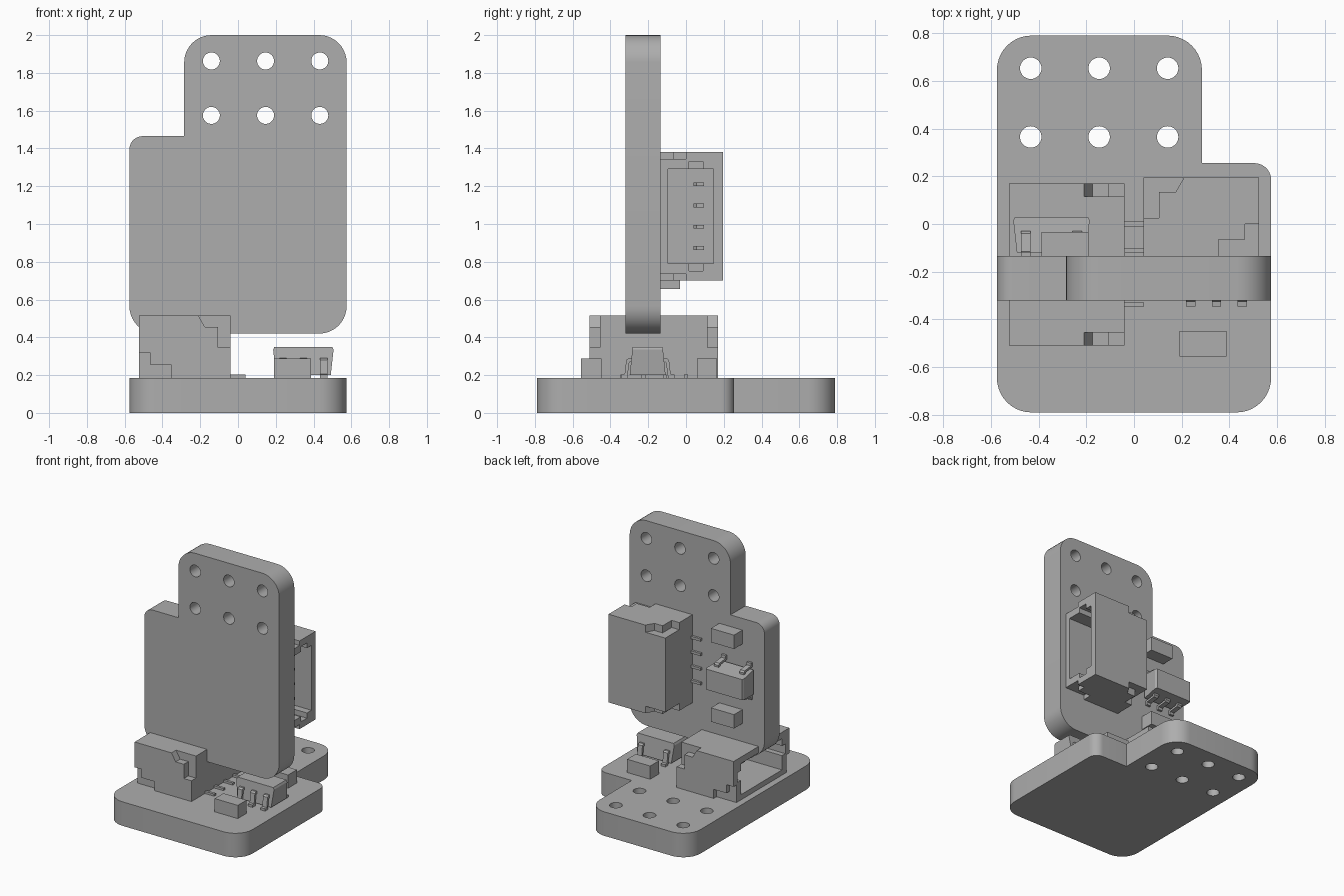
import bpy
import bmesh
import math
from mathutils import Matrix, Vector

if "Cube" in bpy.data.objects:
    bpy.data.objects.remove(bpy.data.objects["Cube"], do_unlink=True)

grey = bpy.data.materials.new("plain grey")
grey.use_nodes = True
colour = (0.42, 0.42, 0.42, 1)
grey.diffuse_color = colour
grey.node_tree.nodes["Principled BSDF"].inputs["Base Color"].default_value = colour

BOARD_TOP = 0.185
LEAD_ROWS = [-0.337 + 0.1125 * i for i in range(4)]


def prism(name, profile, axis, low, high):
    """Extrude a 2D profile along an axis (profile uses the other two axes in order)."""
    def place(p, d):
        co = list(p)
        co.insert("xyz".index(axis), d)
        return co
    bm = bmesh.new()
    face = bm.faces.new([bm.verts.new(place(p, low)) for p in profile])
    move = Vector(place((0, 0), high - low))
    side = bmesh.ops.extrude_face_region(bm, geom=[face])["geom"]
    bmesh.ops.translate(bm, vec=move, verts=[v for v in side if isinstance(v, bmesh.types.BMVert)])
    bmesh.ops.recalc_face_normals(bm, faces=bm.faces)
    mesh = bpy.data.meshes.new(name)
    bm.to_mesh(mesh)
    bm.free()
    mesh.materials.append(grey)
    obj = bpy.data.objects.new(name, mesh)
    bpy.context.collection.objects.link(obj)
    return obj


def box(name, x, y, z):
    return prism(name, [(x[0], y[0]), (x[1], y[0]), (x[1], y[1]), (x[0], y[1])], "z", *z)


def cut(obj, cutters):
    """Subtract the cutters, bake the result and discard the cutters."""
    for c in cutters:
        m = obj.modifiers.new("cut", "BOOLEAN")
        m.operation, m.solver, m.object = "DIFFERENCE", "EXACT", c
    deps = bpy.context.evaluated_depsgraph_get()
    baked = bpy.data.meshes.new_from_object(obj.evaluated_get(deps))
    obj.modifiers.clear()
    obj.data = baked
    for c in cutters:
        bpy.data.objects.remove(c, do_unlink=True)


def rounded(corners, steps=10):
    """Round polygon corners given as (x, y, radius)."""
    points = []
    for i, (x, y, r) in enumerate(corners):
        p = Vector((x, y))
        if r == 0:
            points.append(p)
            continue
        before = (Vector(corners[i - 1][:2]) - p).normalized() * r
        after = (Vector(corners[(i + 1) % len(corners)][:2]) - p).normalized() * r
        for k in range(steps + 1):
            t = k / steps * math.pi / 2
            points.append(p + before * (1 - math.sin(t)) + after * (1 - math.cos(t)))
    return points


parts = []

# Circuit board with stepped outline and six mounting holes
outline = rounded([(-0.575, -0.79, 0.145), (0.575, -0.79, 0.145), (0.575, 0.255, 0.07),
                   (0.285, 0.255, 0), (0.285, 0.79, 0.145), (-0.575, 0.79, 0.145)])
board = prism("board", outline, "z", 0, BOARD_TOP)
holes = []
for hx in (-0.433, -0.146, 0.141):
    for hy in (0.365, 0.653):
        ring = [(hx + 0.045 * math.cos(a * math.tau / 32), hy + 0.045 * math.sin(a * math.tau / 32))
                for a in range(32)]
        holes.append(prism("hole_cutter", ring, "z", -0.1, 0.3))
cut(board, holes)
bpy.ops.object.select_all(action="DESELECT")
board.select_set(True)
bpy.context.view_layer.objects.active = board
bpy.ops.object.shade_smooth_by_angle(angle=math.radians(30))
parts.append(board)

# Socket housing: open on one side, with stepped recesses at both ends
socket = box("socket_housing", (-0.525, -0.04), (-0.51, 0.17), (BOARD_TOP, 0.515))
upper = [(-0.21, 0.6), (-0.21, 0.515), (-0.175, 0.455), (-0.105, 0.455),
         (-0.105, 0.345), (0.1, 0.345), (0.1, 0.6)]
lower = [(-0.6, 0.1), (-0.355, 0.1), (-0.355, 0.255), (-0.465, 0.255),
         (-0.465, 0.32), (-0.6, 0.32)]
cutters = [box("cavity_cutter", (-0.6, -0.12), (-0.42, 0.08), (0.225, 0.465)),
           box("key_cutter", (-0.6, -0.25), (-0.46, 0.12), (0.335, 0.41))]
for profile, depth in ((upper, 0.055), (lower, 0.035)):
    cutters.append(prism("recess_cutter", profile, "y", 0.17 - depth, 0.3))
    cutters.append(prism("recess_cutter", profile, "y", -0.7, -0.51 + depth))
cut(socket, cutters)
parts.append(socket)

# Contact pins inside the socket and solder leads behind it
for y in LEAD_ROWS:
    pin = [(-0.1, 0.36), (-0.1, 0.415), (-0.42, 0.415), (-0.42, 0.375), (-0.4, 0.36)]
    parts.append(prism("socket_pin", pin, "y", y - 0.01, y + 0.01))
    parts.append(box("socket_lead", (-0.06, 0.04), (y - 0.01, y + 0.01), (BOARD_TOP, 0.202)))

# Small block components either side of the chip
for y in (-0.555, 0.058):
    parts.append(box("block_component", (0.19, 0.387), (y, y + 0.107), (BOARD_TOP, 0.287)))

# Chip body with tapered sides
CX, CY = 0.346, -0.203
body = [(CX - 0.145, 0.2), (CX + 0.145, 0.2), (CX + 0.16, 0.335),
        (CX + 0.153, 0.35), (CX - 0.153, 0.35), (CX - 0.16, 0.335)]
chip = prism("chip_body", body, "y", CY - 0.095, CY + 0.095)
for v in chip.data.vertices:
    v.co.y = CY + (v.co.y - CY) * (1 - 1.1 * (v.co.z - 0.2))
parts.append(chip)

# Bent chip legs: three on one side, two on the other
leg = [(0.06, 0.29), (0.1, 0.29), (0.113, 0.28), (0.122, 0.205), (0.142, 0.203),
       (0.142, BOARD_TOP), (0.108, BOARD_TOP), (0.097, 0.268), (0.06, 0.27)]
for side, columns in ((-1, (-0.108, 0, 0.108)), (1, (-0.108, 0.108))):
    for dx in columns:
        profile = [(CY + side * y, z) for y, z in leg]
        parts.append(prism("chip_leg", profile, "x", CX + dx - 0.019, CX + dx + 0.019))

# Second, identical assembly standing upright on the first
upright = Matrix(((-1, 0, 0, 0), (0, 0, 1, -0.32), (0, 1, 0, 1.21), (0, 0, 0, 1)))
for part in parts:
    twin = part.copy()
    twin.name = "upright_" + part.name
    twin.matrix_world = upright
    bpy.context.collection.objects.link(twin)
